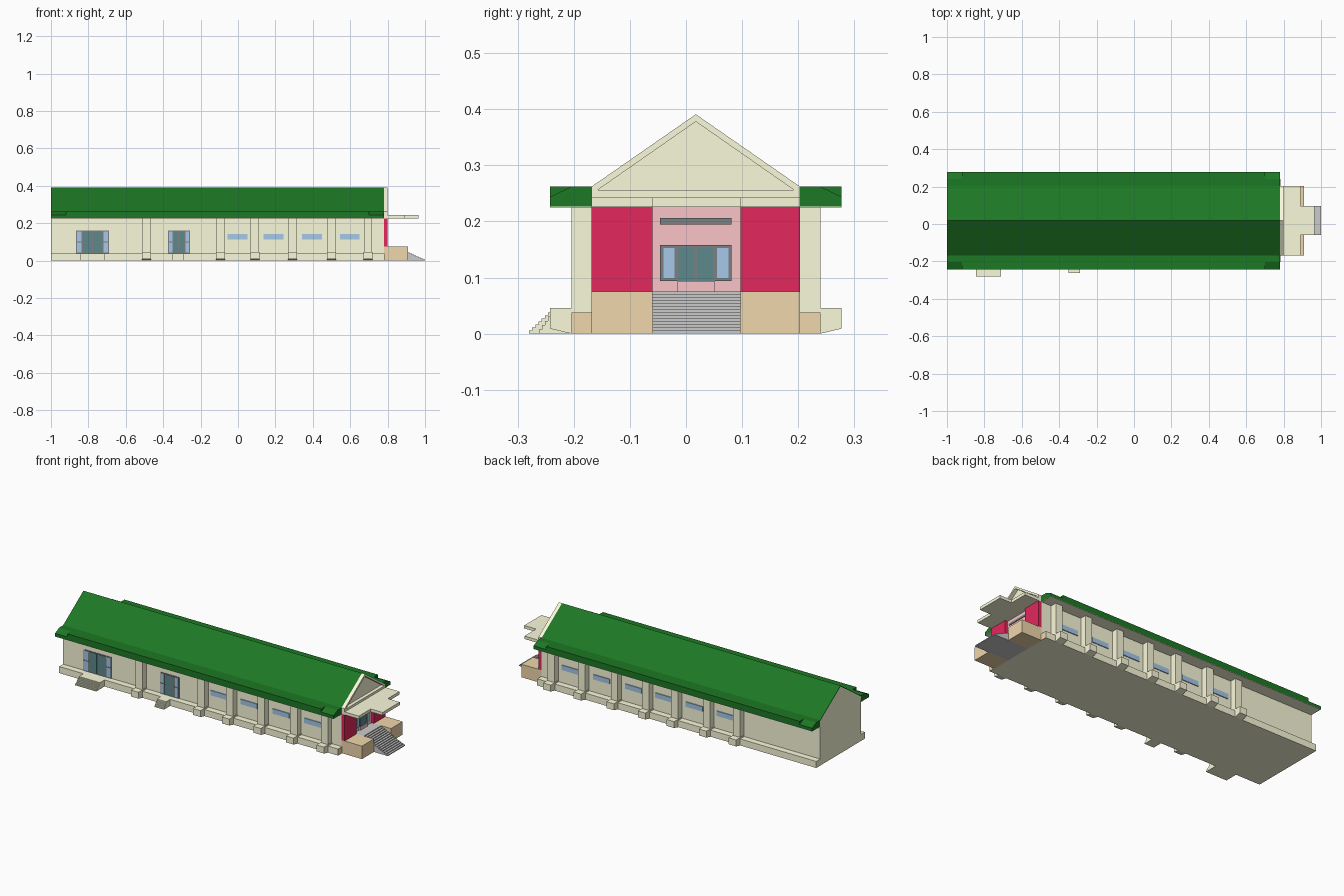
import bpy, bmesh

if "Cube" in bpy.data.objects:
    bpy.data.objects.remove(bpy.data.objects["Cube"])

CY = 0.0175            # centre line of the hall
WALL, PIL, BASE = 0.186, 0.222, 0.2595   # half widths: wall, pilaster, eave
X0, X1 = -1.0, 0.78


def mat(name, r, g, b):
    m = bpy.data.materials.new(name)
    m.diffuse_color = (r, g, b, 1)
    m.use_nodes = True
    m.node_tree.nodes["Principled BSDF"].inputs["Base Color"].default_value = m.diffuse_color
    return m


CREAM = mat("cream", 0.97, 0.96, 0.71)
GREEN = mat("green", 0.012, 0.19, 0.018)
RED = mat("crimson", 0.77, 0.021, 0.11)
PINK = mat("pink", 0.96, 0.56, 0.57)
TAN = mat("tan", 0.87, 0.68, 0.41)
GLASS = mat("glass", 0.38, 0.58, 0.82)
DARK = mat("dark_glass", 0.11, 0.25, 0.26)
FRAME = mat("frame", 0.20, 0.22, 0.23)
GREY = mat("grey", 0.56, 0.56, 0.56)


def prism(name, pts, a, b, m, axis="x"):
    """Extrude a closed profile along x (points y,z) or along z (points x,y)."""
    bm = bmesh.new()
    f = (lambda p, t: (t, p[0], p[1])) if axis == "x" else (lambda p, t: (p[0], p[1], t))
    lo = [bm.verts.new(f(p, a)) for p in pts]
    hi = [bm.verts.new(f(p, b)) for p in pts]
    n = len(pts)
    bm.faces.new(lo)
    bm.faces.new(hi)
    for i in range(n):
        bm.faces.new((lo[i], lo[(i + 1) % n], hi[(i + 1) % n], hi[i]))
    bmesh.ops.recalc_face_normals(bm, faces=bm.faces)
    me = bpy.data.meshes.new(name)
    bm.to_mesh(me)
    bm.free()
    me.materials.append(m)
    ob = bpy.data.objects.new(name, me)
    bpy.context.collection.objects.link(ob)
    return ob


def box(name, x0, x1, y0, y1, z0, z1, m):
    y0, y1 = sorted((y0, y1))
    return prism(name, [(y0, z0), (y1, z0), (y1, z1), (y0, z1)], x0, x1, m)


def side(name, s, pts, a, b, m):
    """Profile given as (distance from centre line, z) on side s."""
    return prism(name, [(CY + s * d, z) for d, z in pts], a, b, m)


def window(name, s, x0, x1, z0, z1, m=GLASS, framed=True):
    """Pane on a long wall, with an optional frame."""
    y, e = CY + s * WALL, 0.004 if framed else 0
    if framed:
        box(name + "_frame", x0, x1, y, y + s * 0.003, z0, z1, FRAME)
    box(name + "_pane", x0 + e, x1 - e, y, y + s * 0.005, z0 + e, z1 - e, m)


# Main hall with gable ends
prism("hall_body", [(CY - WALL, 0), (CY + WALL, 0), (CY + WALL, 0.258),
                    (CY, 0.386), (CY - WALL, 0.258)], X0, X1, CREAM)

pilasters = [-0.49, -0.30, -0.094, 0.09, 0.291, 0.50, 0.695]
for s, label in ((-1, "front"), (1, "back")):
    # Roof slope, eave with chamfered ends, soffit and plinth
    side(label + "_roof_slope", s, [(0, 0.386), (0, 0.391), (WALL, 0.262), (WALL, 0.257)], X0, X1, GREEN)
    eave = [(WALL - .002, 0.227), (BASE, 0.227), (BASE, 0.262), (WALL - .002, 0.262)]
    cut = [(WALL - .002, 0.227), (BASE, 0.227), (BASE, 0.244), (PIL, 0.262), (WALL - .002, 0.262)]
    side(label + "_eave", s, eave, X0 + .08, X1 - .08, GREEN)
    side(label + "_eave_left_end", s, cut, X0, X0 + .08, GREEN)
    side(label + "_eave_right_end", s, cut, X1 - .08, X1, GREEN)
    box(label + "_soffit", X0, X1, CY + s * WALL, CY + s * BASE, 0.225, 0.227, CREAM)
    box(label + "_plinth", X0, X1, CY + s * WALL, CY + s * PIL, 0, 0.038, CREAM)
    box(label + "_plinth_end", X1, X1 + .003, CY + s * WALL, CY + s * PIL, 0, 0.038, TAN)
    # Pilasters with footed bases
    xs = [x for x in pilasters if s > 0 or x != -0.30]
    for i, x in enumerate(xs):
        box(f"{label}_pilaster_{i}", x - .022, x + .022, CY + s * WALL, CY + s * PIL, 0, 0.226, CREAM)
        side(f"{label}_pilaster_base_{i}", s, [(WALL, 0), (PIL, 0), (BASE, 0.009), (BASE, 0.046), (WALL, 0.046)],
             x - .024, x + .024, CREAM)
    # High strip windows between the pilasters
    for i, (a, b) in enumerate(zip(pilasters, pilasters[1:])):
        if s > 0 or a > -0.1:
            c = (a + b) / 2
            window(f"{label}_window_{i}", s, c - .053, c + .053, 0.113, 0.141, framed=False)

# Side entrances: double door between side lights
for n, x0, x1, w in (("wide", -0.866, -0.69, .032), ("narrow", -0.374, -0.257, .028)):
    window(n + "_left_light", -1, x0, x0 + w, 0.038, 0.16)
    window(n + "_right_light", -1, x1 - w, x1, 0.038, 0.16)
    c = (x0 + x1) / 2
    window(n + "_left_door", -1, x0 + w, c, 0.038, 0.16, DARK)
    window(n + "_right_door", -1, c, x1 - w, 0.038, 0.16, DARK)
    for k, x in enumerate((x0, x1 - w)):
        box(f"{n}_light_bar_{k}", x, x + w, CY - WALL - .007, CY - WALL, 0.097, 0.101, FRAME)


def side_steps(name, x0, x1, y_out, y_top, n):
    for i in range(n):
        box(f"{name}_{i}", x0, x1, CY - PIL, y_out + (y_top - y_out) * i / n,
            0.038 * i / n, 0.038 * (i + 1) / n, CREAM)


side_steps("wide_door_step", -0.845, -0.71, -0.28, -0.24, 7)
side_steps("narrow_door_step", -0.35, -0.29, -0.262, -0.235, 5)

# Entrance end: porch blocks, landing and stair
YL, YR = -0.06, 0.097
F0, F1 = CY - WALL, CY + WALL
box("porch_block_front", X1, 0.91, F0, YL, 0, 0.075, TAN)
box("porch_block_back", X1, 0.91, YR, F1, 0, 0.075, TAN)
box("landing", X1, 0.835, YL, YR, 0, 0.075, GREY)
N = 14
for i in range(N):
    box(f"stair_{i}", 0.83, 1.0 - 0.165 * i / N, YL, YR, 0.075 * i / N, 0.075 * (i + 1) / N, GREY)

# Crimson panels flanking the pink entrance wall
box("red_panel_front", X1, 0.80, F0, YL, 0.075, 0.226, RED)
box("red_panel_back", X1, 0.80, YR, F1, 0.075, 0.226, RED)
box("entrance_wall", X1, 0.784, YL, YR, 0.075, 0.226, PINK)
box("door_sill", X1, 0.792, -0.015, 0.052, 0.075, 0.094, PINK)
box("transom", X1, 0.788, -0.046, 0.081, 0.195, 0.206, FRAME)
box("door_frame", X1, 0.787, -0.046, 0.081, 0.094, 0.158, FRAME)
for label, s in (("front", -1), ("back", 1)):
    box(f"side_light_{label}", X1, 0.789, CY + s * .038, CY + s * .058, 0.099, 0.153, GLASS)
    box(f"door_leaf_{label}", X1, 0.789, CY + s * .002, CY + s * .031, 0.094, 0.154, DARK)

# T-shaped canopy slab
prism("canopy", [(X1, F0), (0.89, F0), (0.89, YL), (0.966, YL), (0.966, YR),
                 (0.89, YR), (0.89, F1), (X1, F1)], 0.226, 0.243, CREAM, "z")

# Pediment: bottom rail and two raking rails around the recessed gable
box("pediment_rail", X1, 0.80, F0, F1, 0.243, 0.256, CREAM)
for s, label in ((-1, "front"), (1, "back")):
    side(label + "_raking_rail", s, [(WALL, 0.256), (WALL, 0.262), (0, 0.391), (0, 0.378), (0.175, 0.256)],
         X1, 0.80, CREAM)
